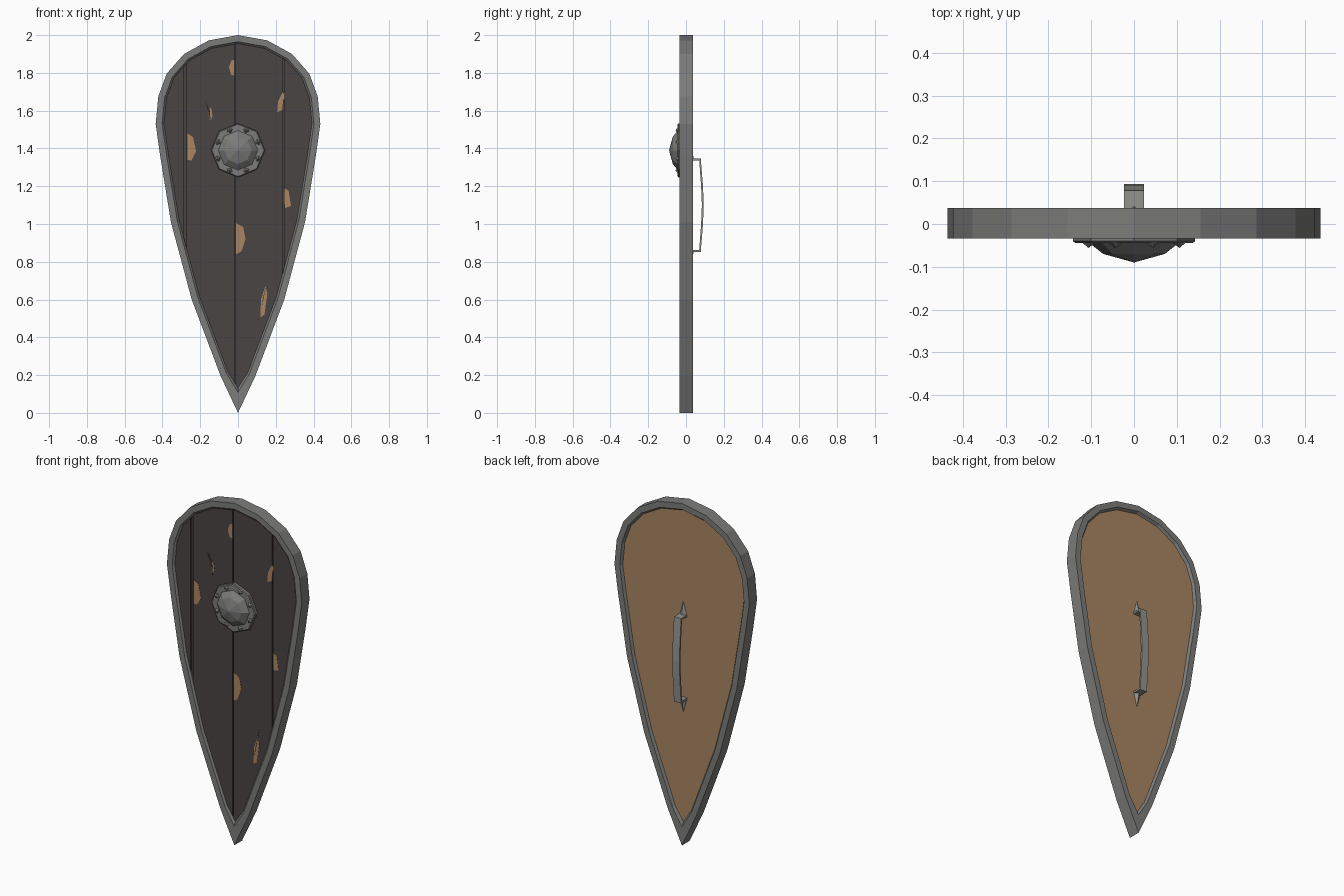
import bpy, bmesh, math
from mathutils import Vector

if "Cube" in bpy.data.objects:
    bpy.data.objects.remove(bpy.data.objects["Cube"])


def material(name, rgb):
    m = bpy.data.materials.new(name)
    m.diffuse_color = (*rgb, 1)
    m.use_nodes = True
    m.node_tree.nodes["Principled BSDF"].inputs["Base Color"].default_value = m.diffuse_color
    return m


IRON = material("iron", (0.20, 0.20, 0.196))
STEEL = material("handle_steel", (0.29, 0.295, 0.27))
PAINT = material("dark_paint", (0.068, 0.058, 0.056))
WOOD = material("bare_wood", (0.40, 0.235, 0.125))
GOUGE = material("gouge_shadow", (0.035, 0.028, 0.025))


def finish(name, bm, *mats):
    bmesh.ops.recalc_face_normals(bm, faces=bm.faces)
    me = bpy.data.meshes.new(name)
    bm.to_mesh(me)
    bm.free()
    for m in mats:
        me.materials.append(m)
    ob = bpy.data.objects.new(name, me)
    bpy.context.collection.objects.link(ob)
    return ob


def loft(bm, rings, closed=False):
    """Join rings of equal point count; cap the ends unless closed."""
    vs = [[bm.verts.new(p) for p in r] for r in rings]
    n = len(vs[0])
    for k in range(len(vs) if closed else len(vs) - 1):
        a, b = vs[k], vs[(k + 1) % len(vs)]
        for i in range(n):
            j = (i + 1) % n
            bm.faces.new((a[i], a[j], b[j], b[i]))
    if not closed:
        bm.faces.new(vs[0])
        bm.faces.new(vs[-1])


def at_y(pts, y):
    return [(x, y, z) for x, z in pts]


# Shield outline, right half mirrored to the left
half = [(0, 2.0), (0.155, 1.972), (0.286, 1.90), (0.378, 1.795), (0.422, 1.675), (0.436, 1.53),
        (0.412, 1.36), (0.355, 1.01), (0.245, 0.60), (0.092, 0.195), (0, 0)]
outline = half + [(-x, z) for x, z in half[-2:0:-1]]


def inset(pts, d):
    out = []
    for i, p in enumerate(pts):
        p = Vector(p)
        e1 = (p - Vector(pts[i - 1])).normalized()
        e2 = (Vector(pts[(i + 1) % len(pts)]) - p).normalized()
        n1, n2 = Vector((e1.y, -e1.x)), Vector((e2.y, -e2.x))
        q = p + (n1 + n2) * d / (1 + n1.dot(n2))
        if p.y < 0.01:          # heavier metal at the tip
            q.y += 0.03
        out.append((q.x, q.y))
    return out


# Metal rim with sloped inner walls
bm = bmesh.new()
loft(bm, [at_y(outline, -0.034), at_y(outline, 0.038), at_y(inset(outline, 0.034), 0.038),
          at_y(inset(outline, 0.044), 0.024), at_y(inset(outline, 0.044), -0.024),
          at_y(inset(outline, 0.034), -0.034)], closed=True)
finish("rim", bm, IRON)

# Backing board: bare wood behind, dark towards the front grooves
board = inset(outline, 0.042)
bm = bmesh.new()
loft(bm, [at_y(board, -0.014), at_y(board, 0.024)])
ob = finish("backing_board", bm, WOOD, PAINT)
for f in ob.data.polygons:
    f.material_index = 1 if f.normal.y < -0.5 else 0

# Painted front planks separated by grooves
cuts = [(-1, -0.289), (-0.273, -0.019), (-0.012, 0.236), (0.244, 1)]
for k, (x0, x1) in enumerate(cuts):
    bm = bmesh.new()
    loft(bm, [at_y(board, -0.024), at_y(board, -0.014)])
    for x, side in ((x0, -1), (x1, 1)):
        r = bmesh.ops.bisect_plane(bm, geom=bm.verts[:] + bm.edges[:] + bm.faces[:],
                                   plane_co=(x, 0, 0), plane_no=(side, 0, 0), clear_outer=True)
        edges = [e for e in r["geom_cut"] if isinstance(e, bmesh.types.BMEdge)]
        if edges:
            bmesh.ops.holes_fill(bm, edges=edges)
    finish(f"plank_{k + 1}", bm, PAINT)


# Chipped paint and gouges as thin plates
def plate(name, pts, y, mat):
    bm = bmesh.new()
    loft(bm, [at_y(pts, y), at_y(pts, -0.0235)])
    finish(name, bm, mat)


chips = [
    [(-0.018, 1.87), (-0.035, 1.865), (-0.048, 1.83), (-0.037, 1.79), (-0.018, 1.785)],
    [(0.238, 1.70), (0.212, 1.65), (0.207, 1.59), (0.237, 1.605), (0.245, 1.69)],
    [(-0.268, 1.48), (-0.238, 1.46), (-0.222, 1.385), (-0.247, 1.335), (-0.268, 1.34)],
    [(0.246, 1.19), (0.268, 1.175), (0.281, 1.095), (0.25, 1.085), (0.243, 1.13)],
    [(-0.011, 1.005), (0.027, 0.985), (0.04, 0.92), (0.018, 0.855), (-0.011, 0.84)],
    [(0.146, 0.675), (0.155, 0.63), (0.14, 0.52), (0.118, 0.505), (0.122, 0.60)],
    [(-0.16, 1.62), (-0.14, 1.61), (-0.135, 1.57), (-0.147, 1.54), (-0.157, 1.58)]]
for k, c in enumerate(chips):
    plate(f"paint_chip_{k + 1}", c, -0.0255, WOOD)
plate("gouge_low", [(0.155, 0.71), (0.138, 0.62), (0.124, 0.55), (0.133, 0.61)], -0.0265, GOUGE)
plate("gouge_high", [(-0.178, 1.655), (-0.15, 1.61), (-0.144, 1.53), (-0.158, 1.595)], -0.0265, GOUGE)

# Octagonal boss: flange and faceted dome
BZ = 1.39


def octagon(r, y):
    return [(r * math.sin(k * math.pi / 4), y, BZ + r * math.cos(k * math.pi / 4)) for k in range(8)]


bm = bmesh.new()
loft(bm, [octagon(0.143, -0.02), octagon(0.143, -0.04), octagon(0.138, -0.044), octagon(0.105, -0.044),
          octagon(0.072, -0.070)])
bmesh.ops.poke(bm, faces=[f for f in bm.faces if len(f.verts) == 8 and f.calc_center_median().y < -0.06],
               offset=0)
min(bm.verts, key=lambda v: (v.co - Vector((0, -0.07, BZ))).length).co.y = -0.090
finish("boss", bm, IRON)

# Rivets around the flange
bm = bmesh.new()
for k in range(8):
    a = (k + 0.5) * math.pi / 4
    c = Vector((0.115 * math.sin(a), -0.044, BZ + 0.115 * math.cos(a)))
    ring = [bm.verts.new(c + Vector((0.016 * math.cos(a + t * math.pi / 2), 0,
                                     -0.016 * math.sin(a + t * math.pi / 2)))) for t in range(4)]
    tip = bm.verts.new(c + Vector((0, -0.012, 0)))
    bm.faces.new(ring)
    for t in range(4):
        bm.faces.new((ring[t], ring[(t + 1) % 4], tip))
finish("boss_rivets", bm, IRON)

# Bowed strap handle on the back, mirrored about its middle height
HZ = 1.10


def mirrored(pts):
    return pts + [(y, -z) for y, z in pts[::-1]]


outer = mirrored([(0.022, 0.248), (0.078, 0.248), (0.090, 0.10)])
outer.insert(3, (0.094, 0))
inner = mirrored([(0.022, 0.237), (0.070, 0.237), (0.080, 0.10)])
inner.insert(3, (0.084, 0))
bm = bmesh.new()
loft(bm, [[(s * 0.023, o[0], HZ + o[1]), (s * 0.023, i[0], HZ + i[1]),
           (-s * 0.023, i[0], HZ + i[1]), (-s * 0.023, o[0], HZ + o[1])]
          for o, i in zip(outer, inner) for s in (1,)])
finish("handle", bm, STEEL)

# Pointed handle mounts
for name, s in (("upper_mount", 1), ("lower_mount", -1)):
    bm = bmesh.new()
    v = [bm.verts.new((x, y, HZ + s * z)) for x, y, z in
         ((-0.027, 0.022, 0.235), (0.027, 0.022, 0.235), (0, 0.022, 0.335), (0, 0.042, 0.243))]
    for f in ((0, 1, 2), (0, 1, 3), (1, 2, 3), (2, 0, 3)):
        bm.faces.new([v[i] for i in f])
    finish(name, bm, STEEL)
